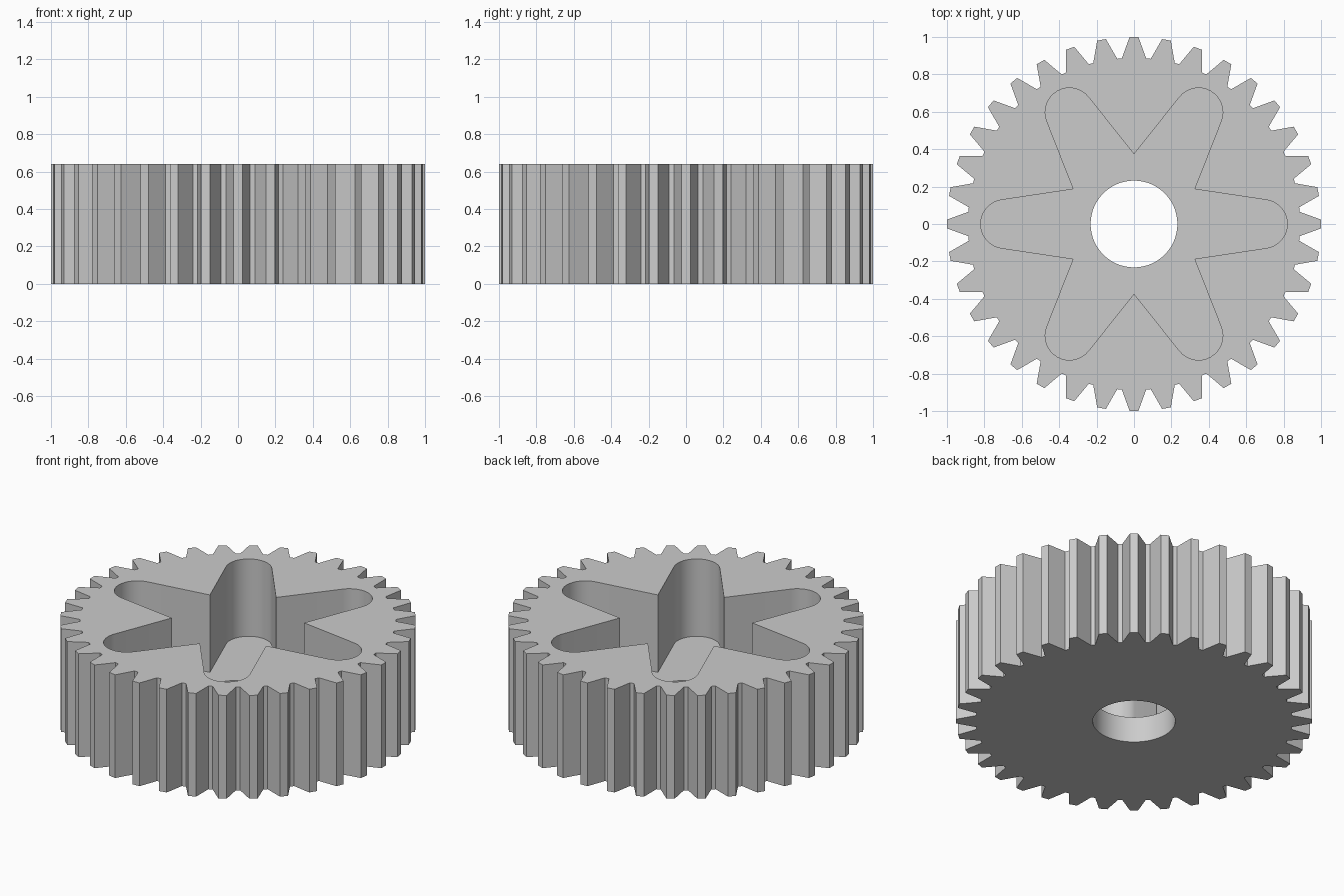
import bpy, bmesh
from math import radians, cos, sin, pi

cube = bpy.data.objects.get("Cube")
if cube:
    bpy.data.objects.remove(cube, do_unlink=True)

HEIGHT, FLOOR = 0.64, 0.16
TEETH, ARMS = 36, 6

steel = bpy.data.materials.new("plain_grey")
steel.use_nodes = True
colour = (0.6, 0.6, 0.6, 1)
steel.diffuse_color = colour
steel.node_tree.nodes["Principled BSDF"].inputs["Base Color"].default_value = colour


def polar(r, deg):
    return r * cos(radians(deg)), r * sin(radians(deg))


def prism(name, outline, z0, z1):
    """Extrude a closed 2D outline between two heights."""
    bm = bmesh.new()
    face = bm.faces.new([bm.verts.new((x, y, z0)) for x, y in outline])
    top = bmesh.ops.extrude_face_region(bm, geom=[face])["geom"]
    verts = [v for v in top if isinstance(v, bmesh.types.BMVert)]
    bmesh.ops.translate(bm, verts=verts, vec=(0, 0, z1 - z0))
    bmesh.ops.recalc_face_normals(bm, faces=bm.faces)
    mesh = bpy.data.meshes.new(name)
    bm.to_mesh(mesh)
    bm.free()
    mesh.materials.append(steel)
    obj = bpy.data.objects.new(name, mesh)
    bpy.context.collection.objects.link(obj)
    return obj


# Toothed outline: root and tip corners of every tooth
teeth = []
for i in range(TEETH):
    a = i * 360 / TEETH
    teeth += [polar(r, a + d) for r, d in
              ((0.888, -4.2), (1, -1.35), (1, 1.35), (0.888, 4.2))]

# Star recess: rounded arms meeting at sharp inner corners
star = []
for i in range(ARMS):
    a = i * 360 / ARMS
    cx, cy = polar(0.69, a)
    for k in range(17):
        dx, dy = polar(0.13, a - 82 + 164 * k / 16)
        star.append((cx + dx, cy + dy))
    star.append(polar(0.373, a + 180 / ARMS))

bore = [polar(0.232, k * 360 / 64) for k in range(64)]

gear = prism("gear_wheel", teeth, 0, HEIGHT)
cutters = [prism("recess_cutter", star, FLOOR, HEIGHT + 0.2),
           prism("bore_cutter", bore, -0.2, HEIGHT + 0.1)]

# Cut the recess and the bore, then bake the result
for cutter in cutters:
    cutter.hide_render = True
    mod = gear.modifiers.new(cutter.name, 'BOOLEAN')
    mod.operation = 'DIFFERENCE'
    mod.solver = 'EXACT'
    mod.object = cutter
bpy.context.view_layer.update()
baked = bpy.data.meshes.new_from_object(
    gear.evaluated_get(bpy.context.evaluated_depsgraph_get()))
gear.modifiers.clear()
gear.data = baked
for cutter in cutters:
    bpy.data.objects.remove(cutter, do_unlink=True)

# Smooth the round walls and keep the tooth edges crisp
bpy.ops.object.select_all(action='DESELECT')
gear.select_set(True)
bpy.context.view_layer.objects.active = gear
bpy.ops.object.shade_smooth_by_angle(angle=radians(20))
